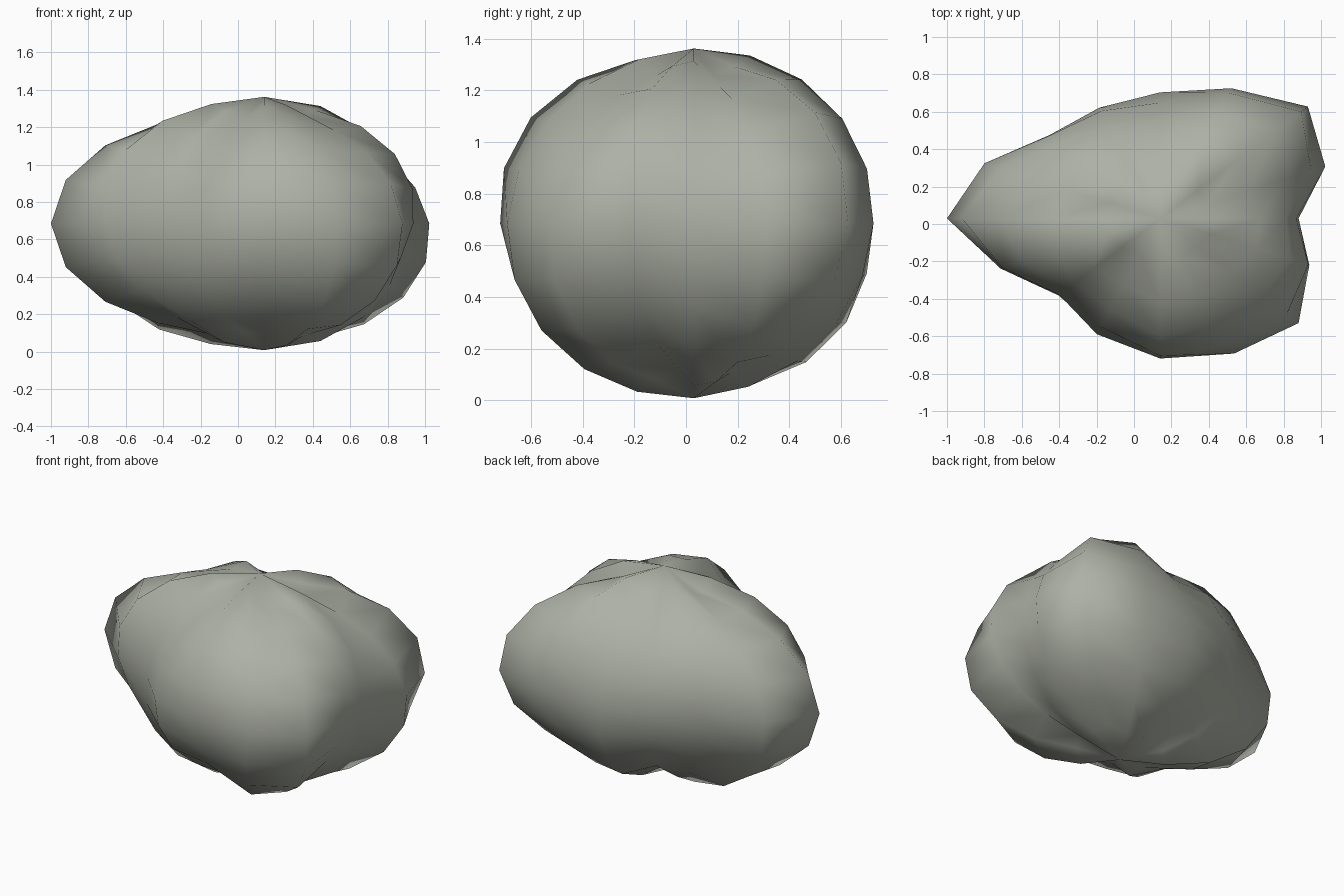
import bpy, bmesh
from math import sin, cos, atan2, asin

if "Cube" in bpy.data.objects:
    bpy.data.objects.remove(bpy.data.objects["Cube"])

SEGMENTS, RINGS = 16, 10
CENTRE = (0.14, 0.03, 0.685)
SCALE = (1.0, 0.757, 0.677)


def radius(theta, phi):
    """Three large lobes fading at the poles, plus a fine twisted five-fold ripple."""
    lobes = -0.14 * cos(3 * theta) + 0.05 * sin(3 * theta)
    ripple = -0.06 * cos(5 * theta - 2 * phi)
    return 0.94 + lobes * cos(phi) ** 2 + ripple


# lobed boulder: a low-resolution globe pushed in and out along its radius
bm = bmesh.new()
bmesh.ops.create_uvsphere(bm, u_segments=SEGMENTS, v_segments=RINGS, radius=1)
for v in bm.verts:
    x, y, z = v.co
    phi = asin(max(-1, min(1, z)))
    theta = atan2(y, x) if abs(z) < 0.999 else 0
    r = radius(theta, phi)
    v.co = [c + s * r * p for c, s, p in zip(CENTRE, SCALE, (x, y, z))]
for f in bm.faces:
    f.smooth = True
mesh = bpy.data.meshes.new("boulder")
bm.to_mesh(mesh)
bm.free()
mat = bpy.data.materials.new("stone")
mat.diffuse_color = (0.42, 0.44, 0.38, 1)
mat.use_nodes = True
mat.node_tree.nodes["Principled BSDF"].inputs["Base Color"].default_value = mat.diffuse_color
mesh.materials.append(mat)
boulder = bpy.data.objects.new("boulder", mesh)
bpy.context.collection.objects.link(boulder)
